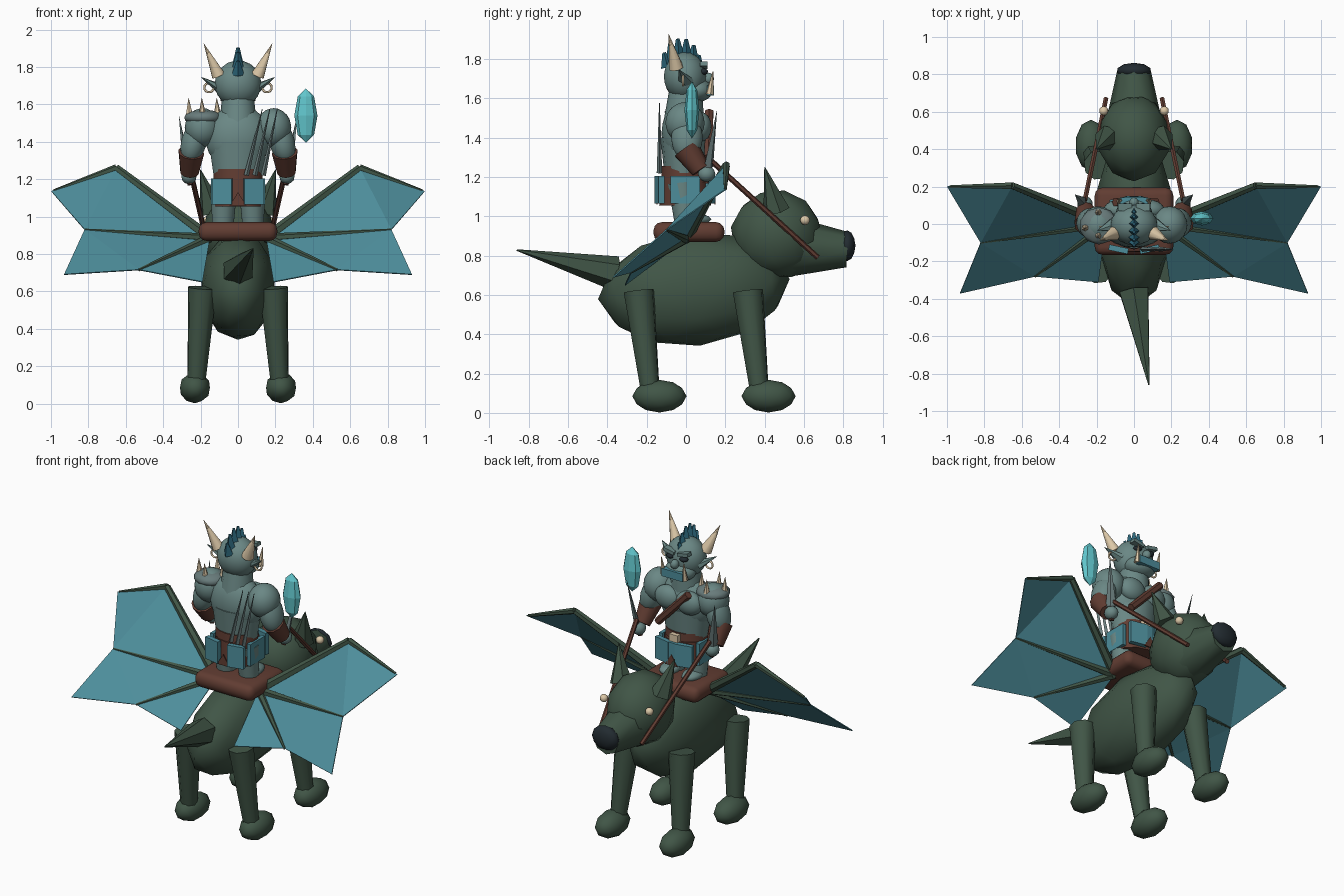
import bpy, bmesh, math
from mathutils import Vector, Matrix

if "Cube" in bpy.data.objects:
    bpy.data.objects.remove(bpy.data.objects["Cube"])


def mat(name, r, g, b):
    m = bpy.data.materials.new(name)
    m.diffuse_color = (r, g, b, 1)
    m.use_nodes = True
    m.node_tree.nodes["Principled BSDF"].inputs["Base Color"].default_value = m.diffuse_color
    return m


HIDE = mat("dark green hide", .052, .092, .062)
SKIN = mat("grey green skin", .145, .245, .235)
TEAL = mat("teal cloth", .075, .27, .33)
CREST = mat("deep teal hair", .025, .13, .19)
BROWN = mat("brown leather", .12, .046, .032)
BONE = mat("cream bone", .72, .58, .39)
CRYSTAL = mat("bright crystal", .12, .56, .60)
DARK = mat("near black", .016, .024, .03)
STEEL = mat("dull steel", .14, .20, .20)


def finish(name, bm, m, smooth=None):
    bmesh.ops.recalc_face_normals(bm, faces=bm.faces)
    me = bpy.data.meshes.new(name)
    bm.to_mesh(me)
    bm.free()
    me.materials.append(m)
    o = bpy.data.objects.new(name, me)
    bpy.context.collection.objects.link(o)
    if smooth:
        bpy.ops.object.select_all(action='DESELECT')
        o.select_set(True)
        bpy.context.view_layer.objects.active = o
        bpy.ops.object.shade_smooth_by_angle(angle=math.radians(smooth))
    return o


def placed(loc, size, rx=0, ry=0, rz=0):
    r = Matrix.Rotation
    return (Matrix.Translation(loc) @ r(math.radians(rz), 4, 'Z') @ r(math.radians(ry), 4, 'Y')
            @ r(math.radians(rx), 4, 'X') @ Matrix.Diagonal((*size, 1)))


def ball(name, m, loc, size, rx=0, ry=0, sub=2, smooth=50):
    bm = bmesh.new()
    bmesh.ops.create_icosphere(bm, subdivisions=sub, radius=1, matrix=placed(loc, size, rx, ry))
    return finish(name, bm, m, smooth)


def rod(name, m, a, b, r1, r2, sides=8, smooth=None, squash=1):
    a, b = Vector(a), Vector(b)
    d = b - a
    mx = (Matrix.Translation((a + b) / 2) @ d.to_track_quat('Z', 'Y').to_matrix().to_4x4()
          @ Matrix.Diagonal((1, squash, 1, 1)))
    bm = bmesh.new()
    bmesh.ops.create_cone(bm, cap_ends=True, segments=sides, radius1=r1, radius2=r2,
                          depth=d.length, matrix=mx)
    return finish(name, bm, m, smooth)


def box(name, m, loc, size, rx=0, ry=0, rz=0, bevel=0):
    bm = bmesh.new()
    bmesh.ops.create_cube(bm, size=1, matrix=placed(loc, size, rx, ry, rz))
    if bevel:
        bmesh.ops.bevel(bm, geom=bm.edges[:], offset=bevel, segments=3, profile=.5, affect='EDGES')
    return finish(name, bm, m, 35 if bevel else None)


def ring(name, m, loc, R, r):
    bpy.ops.mesh.primitive_torus_add(major_radius=R, minor_radius=r, major_segments=14,
                                     minor_segments=6, location=loc, rotation=(math.pi / 2, 0, 0))
    o = bpy.context.object
    o.name = name
    o.data.materials.append(m)
    bpy.ops.object.shade_smooth()


def plate(name, m, pts, faces):
    bm = bmesh.new()
    v = [bm.verts.new(p) for p in pts]
    for f in faces:
        bm.faces.new([v[i] for i in f])
    o = finish(name, bm, m)
    s = o.modifiers.new("thickness", 'SOLIDIFY')
    s.thickness, s.offset = .006, 0
    return o


# Mount: body, head, muzzle and tail
ball("mount_body", HIDE, (0, .04, .63), (.205, .49, .29), rx=6)
ball("mount_head", HIDE, (0, .46, .905), (.195, .235, .23), rx=-10)
rod("mount_muzzle", HIDE, (0, .55, .845), (0, .82, .83), .15, .09, 8, 50)
ball("mount_nose", DARK, (0, .82, .85), (.093, .042, .078))
rod("mount_tail", HIDE, (0, -.36, .71), (.08, -.86, .828), .088, .004, 6)

# Saddle
box("saddle", BROWN, (0, .015, .92), (.42, .36, .10), bevel=.042)

for s, side in ((-1, "left"), (1, "right")):
    # Mount legs, feet, ears, eyes
    for y, part in ((-.24, "rear"), (.315, "front")):
        rod(f"{part}_leg_{side}", HIDE, (s * .19, y, .62), (s * .222, y + .057, .12), .08, .05, 8, 50)
        ball(f"{part}_foot_{side}", HIDE, (s * .23, y + .105, .085), (.084, .138, .083))
    rod(f"mount_ear_{side}", HIDE, (s * .14, .46, 1.03), (s * .2, .40, 1.25), .07, .002, 6)
    ball(f"mount_eye_{side}", BONE, (s * .162, .605, .98), (.025, .025, .025))

    # Reins and bridle
    rod(f"rein_{side}", BROWN, (s * .262, .13, 1.28), (s * .15, .67, .79), .014, .014, 6)

    # Wing membrane folded along its finger bones
    root, wrist, tip = (s * .15, 0, .885), (s * .65, .205, 1.26), (s * .998, .2, 1.135)
    notch, low, finger = (s * .82, -.1, .93), (s * .93, -.37, .69), (s * .53, -.28, .715)
    plate(f"wing_membrane_{side}", TEAL, [root, wrist, tip, notch, low, finger, (s * .19, -.31, .65)],
          [(0, 1, 3), (1, 2, 3), (0, 3, 5), (3, 4, 5), (0, 5, 6)])
    rod(f"wing_arm_{side}", HIDE, root, wrist, .03, .02, 6)
    rod(f"wing_tip_bone_{side}", HIDE, wrist, (s * .985, .2, 1.138), .02, .008, 6)
    rod(f"wing_middle_bone_{side}", HIDE, root, notch, .025, .006, 6)
    rod(f"wing_lower_bone_{side}", HIDE, root, finger, .025, .008, 6)

    # Rider legs, arms, cuffs and hands
    rod(f"rider_leg_{side}", SKIN, (s * .075, -.02, 1.17), (s * .08, 0, .97), .075, .06, 12, 50)
    ball(f"rider_foot_{side}", SKIN, (s * .08, .04, .985), (.06, .09, .03))
    ball(f"rider_shoulder_{side}", SKIN, (s * .19, -.005, 1.475), (.095, .1, .105), sub=3)
    ball(f"rider_upper_arm_{side}", SKIN, (s * .235, .005, 1.40), (.068, .08, .12), ry=-s * 15, sub=3)
    rod(f"rider_cuff_{side}", BROWN, (s * .25, .0, 1.345), (s * .26, .075, 1.235), .07, .05, 10, 50)
    ball(f"rider_hand_{side}", SKIN, (s * .262, .105, 1.215), (.042, .045, .042))
    rod(f"dagger_grip_{side}", BROWN, (s * .255, .1, 1.17), (s * .27, .115, 1.26), .016, .016, 6)
    rod(f"dagger_blade_{side}", STEEL, (s * .272, .115, 1.25), (s * .315, .157, 1.535), .032, .001, 4, squash=.5)

    # Rider head details
    ball(f"rider_chest_{side}", SKIN, (s * .075, .075, 1.455), (.088, .055, .075), sub=3)
    rod(f"rider_ear_{side}", SKIN, (s * .1, 0, 1.685), (s * .195, -.035, 1.745), .045, .002, 6, squash=.6)
    ring(f"earring_{side}", BONE, (s * .155, -.015, 1.69), .025, .006)
    rod(f"horn_{side}", BONE, (s * .105, -.05, 1.755), (s * .183, -.088, 1.925), .038, .001, 8, 50)
    ball(f"rider_eye_{side}", DARK, (s * .047, .088, 1.735), (.028, .025, .017))
    box(f"rider_brow_{side}", SKIN, (s * .05, .09, 1.768), (.075, .04, .022), ry=-s * 12)
    rod(f"tusk_{side}", BONE, (s * .075, .12, 1.62), (s * .08, .137, 1.735), .02, .002, 6)

# Rider torso and head
ball("rider_torso", SKIN, (0, -.01, 1.42), (.175, .115, .175), sub=3)
rod("rider_waist", SKIN, (0, -.01, 1.16), (0, -.01, 1.40), .125, .16, 14, 50, .75)
ball("rider_head", SKIN, (0, -.005, 1.71), (.125, .108, .125), sub=3)
ball("rider_jaw", SKIN, (0, .055, 1.64), (.098, .08, .06), sub=3)
rod("rider_neck", SKIN, (0, -.01, 1.5), (0, 0, 1.64), .1, .085, 12, 50)
ball("rider_nose", SKIN, (0, .115, 1.70), (.025, .028, .03))
box("mouth_cover", TEAL, (0, .125, 1.64), (.15, .035, .05))

# Crest of hair
for i in range(6):
    t = math.radians(65 - 25 * i)
    a = Vector((0, .085 * math.sin(t) - .02, 1.715 + .085 * math.cos(t)))
    b = Vector((0, .1 * math.sin(t) - .025, 1.76 + .145 * max(math.cos(t), .1)))
    rod(f"hair_spike_{i + 1}", CREST, a, b, .034, .009, 4)

# Belt, buckle, cloth skirt and leather flaps
rod("belt", BROWN, (0, -.01, 1.195), (0, -.01, 1.255), .135, .132, 14, 50, .85)
box("buckle", BONE, (0, .115, 1.225), (.06, .03, .05))
rod("under_skirt", BROWN, (0, -.005, 1.055), (0, -.005, 1.205), .138, .132, 12, 50, .95)
for s in (-1, 1):
    box("skirt_front", TEAL, (s * .075, .125, 1.135), (.11, .03, .14), rz=-s * 12)
    box("skirt_back", TEAL, (s * .083, -.135, 1.135), (.105, .03, .14), rz=s * 12)
    box("skirt_side", TEAL, (s * .132, -.005, 1.135), (.024, .15, .14))
    plate("leather_flap", BROWN, [(-.045, s * .148, 1.06), (.045, s * .148, 1.06), (0, s * .148, 1.13)],
          [(0, 1, 2)])
box("front_cloth", TEAL, (0, .138, 1.14), (.06, .018, .13))

# Diagonal chest strap
rod("chest_strap", BROWN, (.12, .115, 1.30), (-.10, .118, 1.53), .024, .024, 6)

# Spiked shoulder pad
ball("shoulder_pad", STEEL, (-.187, -.01, 1.53), (.105, .1, .042), ry=0)
for x, y in ((-.26, -.02), (-.19, .06), (-.19, -.06), (-.11, 0)):
    rod("shoulder_spike", BONE, (x, y, 1.54), (x - .004, y * 1.1, 1.635), .021, .001, 6)

# Three spikes slung on the back
for i in range(3):
    rod(f"back_spike_{i + 1}", STEEL, (.045 + .045 * i, -.135, 1.22), (.13 + .04 * i, -.135, 1.575),
        .014, .002, 4)

# Floating crystal: faceted column with tapered ends
bm = bmesh.new()
bmesh.ops.create_uvsphere(bm, u_segments=8, v_segments=4, radius=1,
                          matrix=placed((.363, .03, 1.54), (.062, .038, .145)))
finish("crystal", bm, CRYSTAL)
